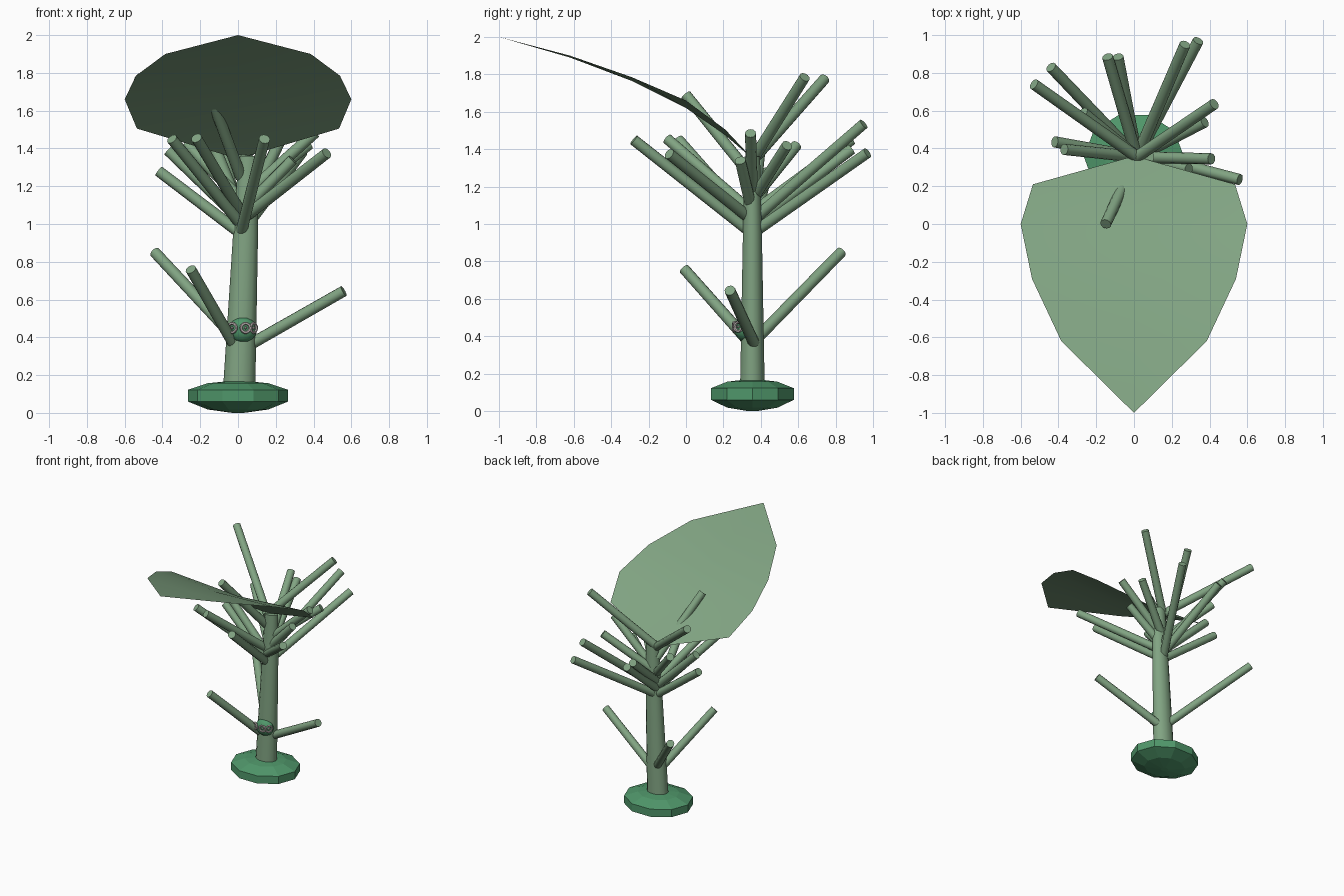
import bpy, bmesh, math
from mathutils import Vector, Matrix

if "Cube" in bpy.data.objects:
    bpy.data.objects.remove(bpy.data.objects["Cube"])


def mat(name, rgb):
    m = bpy.data.materials.new(name)
    m.diffuse_color = (*rgb, 1)
    m.use_nodes = True
    m.node_tree.nodes["Principled BSDF"].inputs["Base Color"].default_value = m.diffuse_color
    return m


STEM = mat("sage green", (0.22, 0.37, 0.225))
BASE = mat("deep green", (0.08, 0.31, 0.145))
RING = mat("pale grey", (0.55, 0.50, 0.49))
CY = 0.355  # the plant stands behind the centre, under the leaf's base


def finish(name, bm, material, smooth=True):
    bmesh.ops.recalc_face_normals(bm, faces=bm.faces)
    me = bpy.data.meshes.new(name)
    bm.to_mesh(me)
    bm.free()
    me.materials.append(material)
    ob = bpy.data.objects.new(name, me)
    bpy.context.collection.objects.link(ob)
    if smooth:
        bpy.context.view_layer.objects.active = ob
        ob.select_set(True)
        bpy.ops.object.shade_smooth_by_angle(angle=math.radians(35))
        ob.select_set(False)
    return ob


def loft(name, rings, sides, material, smooth=True):
    """Closed solid from elliptical rings (x, y, z, rx, ry)."""
    bm = bmesh.new()
    rows = []
    for x, y, z, rx, ry in rings:
        rows.append([bm.verts.new((x + rx * math.cos(2 * math.pi * i / sides),
                                   y + ry * math.sin(2 * math.pi * i / sides), z))
                     for i in range(sides)])
    for a, b in zip(rows, rows[1:]):
        for i in range(sides):
            j = (i + 1) % sides
            bm.faces.new((a[i], a[j], b[j], b[i]))
    bm.faces.new(rows[0])
    bm.faces.new(rows[-1])
    return finish(name, bm, material, smooth)


def branch(name, start, tip, r=0.031):
    a, b = Vector(start), Vector(tip)
    d = b - a
    bm = bmesh.new()
    bmesh.ops.create_cone(bm, cap_ends=True, segments=12, radius1=r, radius2=r * 0.95,
                          depth=d.length,
                          matrix=Matrix.Translation((a + b) / 2)
                          @ d.to_track_quat('Z', 'Y').to_matrix().to_4x4())
    finish(name, bm, STEM)


# Faceted bulb at the foot
loft("root_bulb", [(0, CY, z, r, r * 0.88) for r, z in
                   ((0.03, 0.0), (0.16, 0.018), (0.265, 0.06),
                    (0.265, 0.122), (0.16, 0.157), (0.03, 0.17))], 10, BASE, False)

# Leaning, tapering trunk
loft("trunk", [(0.005, CY, 0.1, 0.086, 0.068), (0.04, CY, 0.95, 0.066, 0.052),
               (0.055, CY, 1.36, 0.052, 0.042)], 14, STEM)

# Low branches
branch("low_branch_back", (-0.01, 0.38, 0.39), (-0.44, 0.83, 0.85))
branch("low_branch_front", (-0.02, 0.345, 0.36), (-0.25, -0.01, 0.76))
branch("low_branch_side", (0.06, 0.365, 0.36), (0.56, 0.235, 0.645))

# Crown branches: whorls of tips around a shared start height
whorls = {
    0.95: [(0.14, -0.28, 1.45), (0.34, 0.97, 1.38), (-0.42, 0.435, 1.28)],
    1.02: [(0.27, 0.95, 1.535), (-0.37, 0.395, 1.39), (0.47, -0.09, 1.375)],
    1.06: [(-0.14, 0.885, 1.45), (-0.22, -0.10, 1.455), (0.29, 0.29, 1.34)],
    1.00: [(-0.085, 0.885, 1.40), (-0.35, -0.04, 1.45)],
    1.13: [(0.375, 0.54, 1.42), (-0.27, 0.59, 1.42), (0.41, 0.345, 1.485)],
    1.34: [(-0.53, 0.74, 1.775), (0.425, 0.635, 1.785)],
    1.25: [(-0.15, 0.0, 1.69)],
}
n = 0
for z, tips in whorls.items():
    for t in tips:
        n += 1
        branch(f"crown_branch_{n}", (0.015, CY, z), t)

# Broad leaf, arching forward, slightly cupped along its midrib
rows = [(0.21, 0.535, 1.505, 1.475), (0.0, 0.60, 1.66, 1.62), (-0.29, 0.54, 1.785, 1.765),
        (-0.62, 0.385, 1.90, 1.89)]
bm = bmesh.new()
base = bm.verts.new((0, 0.36, 1.345))
tip = bm.verts.new((0, -1, 2))
grid = [[bm.verts.new((s * w, y, zm if s == 0 else ze)) for s in (-1, 0, 1)]
        for y, w, ze, zm in rows]
for k in (0, 1):
    bm.faces.new((base, grid[0][k], grid[0][k + 1]))
    bm.faces.new((tip, grid[-1][k + 1], grid[-1][k]))
    for a, b in zip(grid, grid[1:]):
        bm.faces.new((a[k], b[k], b[k + 1], a[k + 1]))
leaf = finish("leaf", bm, STEM)

# Small knob on the trunk front with pale rings
bm = bmesh.new()
bmesh.ops.create_uvsphere(bm, u_segments=12, v_segments=8, radius=1,
                          matrix=Matrix.Translation((0.025, 0.31, 0.44))
                          @ Matrix.Diagonal((0.075, 0.05, 0.067, 1)))
finish("knob", bm, BASE)
for i, (x, y, turn) in enumerate(((-0.03, 0.268, -0.5), (0.04, 0.257, 0.15), (0.083, 0.28, 0.9))):
    for part, r in (("ring", 0.024), ("dot", 0)):
        if r:
            bpy.ops.mesh.primitive_torus_add(major_segments=14, minor_segments=6,
                                             major_radius=r, minor_radius=0.008)
        else:
            bpy.ops.mesh.primitive_uv_sphere_add(segments=8, ring_count=6, radius=0.008)
        ob = bpy.context.object
        ob.name = f"knob_{part}_{i + 1}"
        ob.matrix_world = (Matrix.Translation((x, y, 0.45)) @ Matrix.Rotation(turn, 4, 'Z')
                           @ Matrix.Rotation(math.pi / 2, 4, 'X'))
        ob.data.materials.append(RING)
        ob.select_set(True)
        bpy.ops.object.shade_smooth_by_angle()
        ob.select_set(False)
